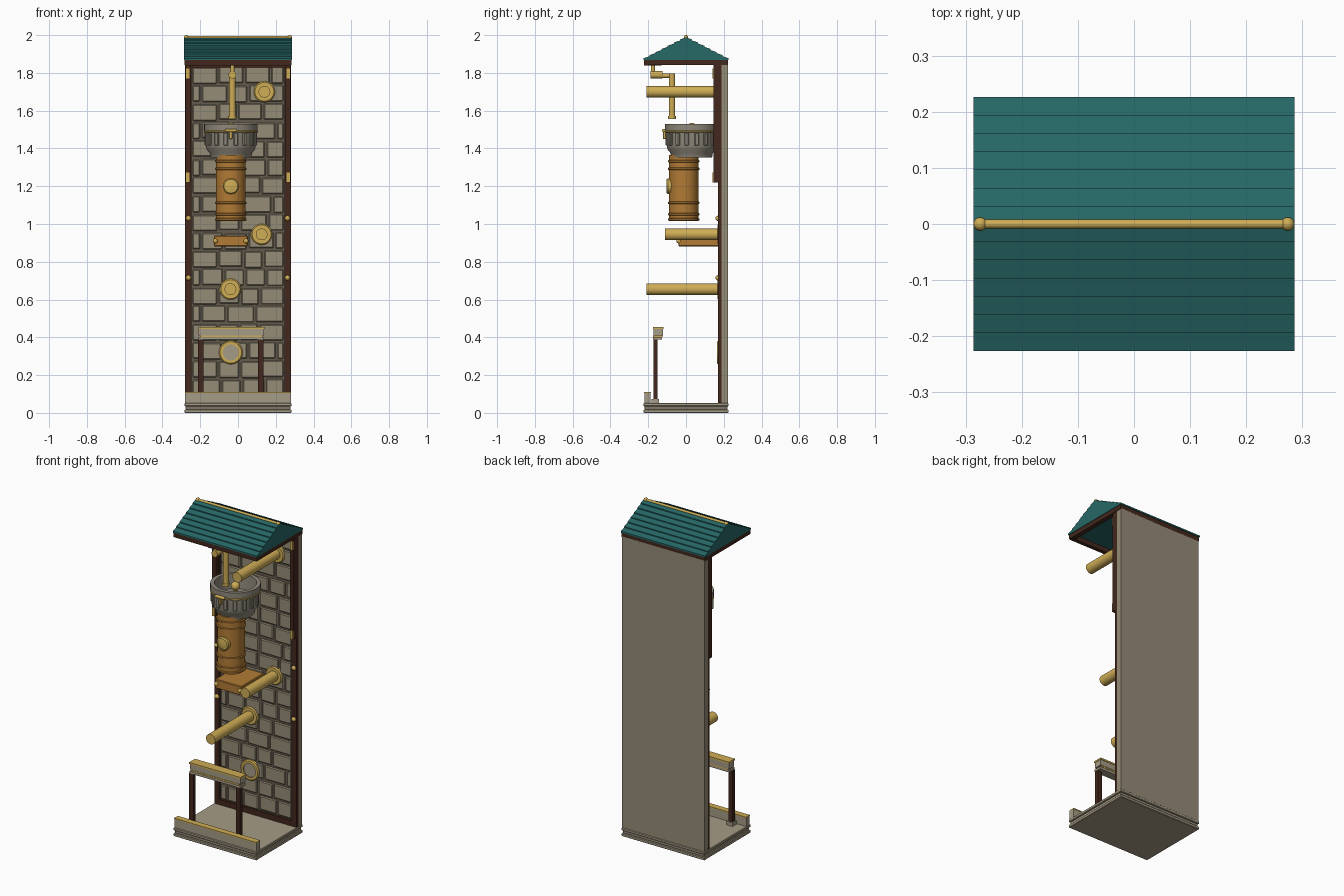
import bpy, bmesh, math, random
from mathutils import Matrix, Vector

if "Cube" in bpy.data.objects:
    bpy.data.objects.remove(bpy.data.objects["Cube"])
random.seed(4)


def material(name, *rgb):
    """Flat material from 0-255 display values, stored as linear."""
    linear = [((c / 255 + 0.055) / 1.055) ** 2.4 for c in rgb] + [1]
    mat = bpy.data.materials.new(name)
    mat.use_nodes = True
    mat.diffuse_color = linear
    shader = mat.node_tree.nodes["Principled BSDF"]
    shader.inputs["Base Color"].default_value = linear
    shader.inputs["Roughness"].default_value = 0.8
    return mat


STONE = material("pale stone", 166, 156, 134)
WALL = material("wall stone", 150, 140, 119)
MORTAR = material("dark mortar", 100, 91, 76)
WOOD = material("dark wood", 66, 39, 28)
TEAL = material("teal tile", 38, 104, 102)
BRASS = material("brass", 207, 173, 86)
COPPER = material("copper", 178, 123, 53)
GREY = material("grey stone", 142, 136, 122)


def finish(name, bm, mat, smooth=False):
    bmesh.ops.recalc_face_normals(bm, faces=bm.faces)
    mesh = bpy.data.meshes.new(name)
    bm.to_mesh(mesh)
    bm.free()
    mesh.materials.append(mat)
    obj = bpy.data.objects.new(name, mesh)
    bpy.context.collection.objects.link(obj)
    if smooth:
        bpy.ops.object.select_all(action="DESELECT")
        obj.select_set(True)
        bpy.context.view_layer.objects.active = obj
        bpy.ops.object.shade_smooth_by_angle(angle=math.radians(35))
    return obj


def add_box(bm, xs, ys, zs, turn=Matrix()):
    lows, highs = zip(xs, ys, zs)
    low, high = Vector(lows), Vector(highs)
    size = Matrix.Diagonal(high - low).to_4x4()
    bmesh.ops.create_cube(bm, size=1, matrix=turn @ Matrix.Translation((low + high) / 2) @ size)


def box(name, mat, xs, ys, zs, bevel=0):
    bm = bmesh.new()
    add_box(bm, xs, ys, zs)
    obj = finish(name, bm, mat)
    if bevel:
        mod = obj.modifiers.new("soft edges", "BEVEL")
        mod.width = bevel
    return obj


AXES = {"x": Matrix.Rotation(math.pi / 2, 4, "Y"),
        "y": Matrix.Rotation(math.pi / 2, 4, "X"),   # runs towards the front
        "z": Matrix()}


def lathe(name, mat, centre, profile, axis="z", sides=32):
    """Turn (radius, height) pairs around an axis through centre."""
    bm = bmesh.new()
    verts = [bm.verts.new((r, 0, h)) for r, h in profile]
    edges = [bm.edges.new(pair) for pair in zip(verts, verts[1:])]
    bmesh.ops.spin(bm, geom=verts + edges, cent=(0, 0, 0), axis=(0, 0, 1),
                   angle=math.tau, steps=sides, use_duplicate=False)
    bmesh.ops.remove_doubles(bm, verts=bm.verts, dist=0.0001)
    bm.transform(Matrix.Translation(centre) @ AXES[axis])
    return finish(name, bm, mat, True)


def rod(name, mat, centre, radius, length, axis="z"):
    return lathe(name, mat, centre, [(0, 0), (radius, 0), (radius, length), (0, length)], axis)


def ball(name, mat, centre, radius):
    bm = bmesh.new()
    bmesh.ops.create_uvsphere(bm, u_segments=16, v_segments=10, radius=radius,
                              matrix=Matrix.Translation(centre))
    return finish(name, bm, mat, True)


# Stepped base with a front curb
HALF = 0.28
for name, grow, zs in (("base_bottom", 0.003, (0, 0.018)), ("base_middle", -0.003, (0.018, 0.035)),
                       ("base_floor", 0.003, (0.035, 0.052))):
    box(name, STONE, (-HALF - grow, HALF + grow), (-0.222 - grow, 0.222 + grow), zs, 0.003)
box("front_curb", STONE, (-HALF, HALF), (-0.22, -0.187), (0.05, 0.104))
box("curb_trim", BRASS, (-HALF, HALF), (-0.222, -0.185), (0.104, 0.11))

# Back wall with staggered stone blocks
box("back_wall", WALL, (-HALF, HALF), (0.188, 0.222), (0.05, 1.845))
box("mortar_bed", MORTAR, (-0.25, 0.25), (0.184, 0.189), (0.06, 1.84))
bm = bmesh.new()
rows, gap, edge = 18, 0.006, 0.246
pitch = 1.75 / rows
for row in range(rows):
    z, x = 0.085 + row * pitch, -edge
    width = 0.05 + 0.09 * (row % 2)
    while x < edge:
        right = x + width
        if edge - right < 0.04:
            right = edge
        drop = random.uniform(-0.004, 0.004)
        add_box(bm, (x + gap, right - gap), (0.174, 0.186), (z + gap + drop, z + pitch - gap + drop))
        x, width = right, random.uniform(0.1, 0.16)
stones = finish("wall_blocks", bm, WALL)
stones.modifiers.new("soft edges", "BEVEL").width = 0.005

# Timber frame around the wall, with brass fittings
for side, label in ((-1, "right"), (1, "left")):
    def span(a, b):
        return sorted((side * a, side * b))
    box(label + "_post", WOOD, span(0.247, 0.28), (0.17, 0.19), (0.05, 1.845))
    box(label + "_upper_post", WOOD, span(0.252, 0.278), (0.145, 0.175), (1.22, 1.845))
    for z in (1.22, 1.77):
        box(label + "_brass_plate", BRASS, span(0.257, 0.275), (0.139, 0.147), (z, z + 0.052))
    for z in (0.715, 1.03):
        ball(label + "_brass_stud", BRASS, (side * 0.262, 0.17, z), 0.014)
box("bottom_rail", WOOD, (-HALF, HALF), (0.17, 0.19), (0.05, 0.085))
box("top_rail", WOOD, (-HALF, HALF), (0.17, 0.19), (1.825, 1.845))

# Eaves boards
for side, label in ((-1, "front"), (1, "back")):
    box(label + "_eave", WOOD, (-HALF, HALF), sorted((side * 0.198, side * 0.222)), (1.84, 1.876))
    end = "right" if side < 0 else "left"
    box(end + "_eave", WOOD, sorted((side * 0.256, side * 0.283)), (-0.221, 0.221), (1.841, 1.875))

# Gabled roof: saw-tooth courses extruded along the ridge
courses, reach, low, rise = 7, 0.226, 1.868, 0.117
slope = []
for i in range(courses):
    y, nxt = reach * (1 - i / courses), reach * (1 - (i + 1) / courses)
    z = low + rise * i / courses
    slope += [(y, z), (y, z + 0.009), (nxt, z + rise / courses + 0.003)]
outline = slope[:-1] + [(0, low + rise + 0.003)] + [(-y, z) for y, z in reversed(slope[:-1])]
bm = bmesh.new()
face = bm.faces.new([bm.verts.new((-0.286, y, z)) for y, z in outline])
moved = bmesh.ops.extrude_face_region(bm, geom=[face])["geom"]
bmesh.ops.translate(bm, vec=(0.572, 0, 0), verts=[v for v in moved if isinstance(v, bmesh.types.BMVert)])
finish("tiled_roof", bm, TEAL)
rod("ridge_bar", BRASS, (-0.28, 0, 1.988), 0.008, 0.56, "x")
for x in (-0.274, 0.274):
    ball("ridge_knob", BRASS, (x, 0, 1.988), 0.012)

# Horizontal pipes with wall flanges
for name, x, z, front in (("upper_pipe", 0.14, 1.7, 0.21), ("middle_pipe", 0.125, 0.945, 0.11),
                          ("lower_pipe", -0.04, 0.655, 0.21)):
    rod(name, BRASS, (x, 0.186, z), 0.031, front + 0.186, "y")
    lathe(name + "_flange", BRASS, (x, 0.186, z),
          [(0.03, 0), (0.056, 0), (0.056, 0.014), (0.05, 0.02), (0.03, 0.02)], "y")
lathe("wall_ring", BRASS, (-0.038, 0.186, 0.32),
      [(0.042, 0), (0.063, 0), (0.063, 0.016), (0.057, 0.022), (0.042, 0.022), (0.042, 0)], "y")
rod("wall_ring_plate", STONE, (-0.038, 0.186, 0.32), 0.043, 0.015, "y")

# Copper drum with raised bands and a porthole
DRUM = Vector((-0.038, -0.012, 0))
rod("drum", COPPER, DRUM + Vector((0, 0, 1.015)), 0.078, 0.35)
for z in (1.017, 1.045, 1.105, 1.285, 1.325):
    lathe("drum_band", COPPER, DRUM + Vector((0, 0, z)),
          [(0.077, 0), (0.084, 0.003), (0.084, 0.011), (0.077, 0.014)])
lathe("porthole_rim", BRASS, (-0.038, -0.07, 1.2),
      [(0.042, 0), (0.042, 0.026), (0.036, 0.033), (0.03, 0.033), (0.03, 0.026)], "y")
lathe("porthole_face", BRASS, (-0.038, -0.07, 1.2), [(0.031, 0.02), (0.03, 0.028), (0, 0.034)], "y")

# Open stone bowl with ribs, a brass ring and a centre knob
BOWL = Vector((-0.038, 0.03, 0))
lathe("bowl", GREY, BOWL,
      [(0, 1.352), (0.108, 1.352), (0.112, 1.375), (0.128, 1.395), (0.132, 1.415), (0.132, 1.49),
       (0.141, 1.495), (0.141, 1.53), (0.118, 1.53), (0.112, 1.44), (0, 1.43)], sides=40)
lathe("bowl_ring", BRASS, BOWL, [(0.14, 1.484), (0.143, 1.486), (0.143, 1.493), (0.14, 1.495)], sides=40)
bm = bmesh.new()
ribs = 16
for i in range(ribs):
    turn = Matrix.Translation(BOWL) @ Matrix.Rotation(math.tau * (i + 0.5) / ribs, 4, "Z")
    add_box(bm, (0.125, 0.14), (-0.012, 0.012), (1.415, 1.484), turn)
finish("bowl_ribs", bm, GREY).modifiers.new("soft edges", "BEVEL").width = 0.004
rod("bowl_stem", BRASS, BOWL + Vector((0, 0, 1.42)), 0.01, 0.08)
ball("bowl_knob", BRASS, BOWL + Vector((0, 0, 1.509)), 0.026)
rod("valve_handle", BRASS, (-0.07, -0.118, 1.495), 0.009, 0.064, "x")
box("valve_body", BRASS, (-0.047, -0.029), (-0.123, -0.1), (1.45, 1.5), 0.003)

# Overhead filler spout
rod("spout_pipe", BRASS, (-0.03, -0.074, 1.56), 0.017, 0.236)
rod("spout_nozzle", BRASS, (-0.03, -0.074, 1.555), 0.022, 0.016)
rod("spout_arm", BRASS, (-0.03, -0.06, 1.785), 0.012, 0.09, "y")
rod("spout_joint", BRASS, (-0.03, -0.125, 1.79), 0.02, 0.062, "y")
rod("spout_hanger", BRASS, (-0.03, -0.175, 1.79), 0.011, 0.06)
box("hanger_beam", WOOD, (-0.05, -0.01), (-0.222, -0.13), (1.838, 1.868))

# Copper wall shelf with brass corner studs
box("shelf", COPPER, (-0.128, 0.052), (-0.04, 0.186), (0.882, 0.938), 0.004)
for x in (-0.12, 0.042):
    ball("shelf_stud", BRASS, (x, -0.038, 0.91), 0.013)

# Front railing
box("rail_beam", STONE, (-0.208, 0.138), (-0.172, -0.122), (0.41, 0.445))
box("rail_cap", BRASS, (-0.21, 0.14), (-0.176, -0.119), (0.445, 0.455))
box("rail_trim", BRASS, (-0.2, 0.13), (-0.174, -0.124), (0.402, 0.41))
box("rail_soffit", STONE, (-0.208, 0.138), (-0.176, -0.126), (0.388, 0.402))
for x in (-0.197, 0.121):
    box("rail_post", WOOD, (x - 0.014, x + 0.014), (-0.173, -0.15), (0.05, 0.39))
    box("rail_foot", STONE, (x - 0.02, x + 0.02), (-0.183, -0.142), (0.05, 0.074))
